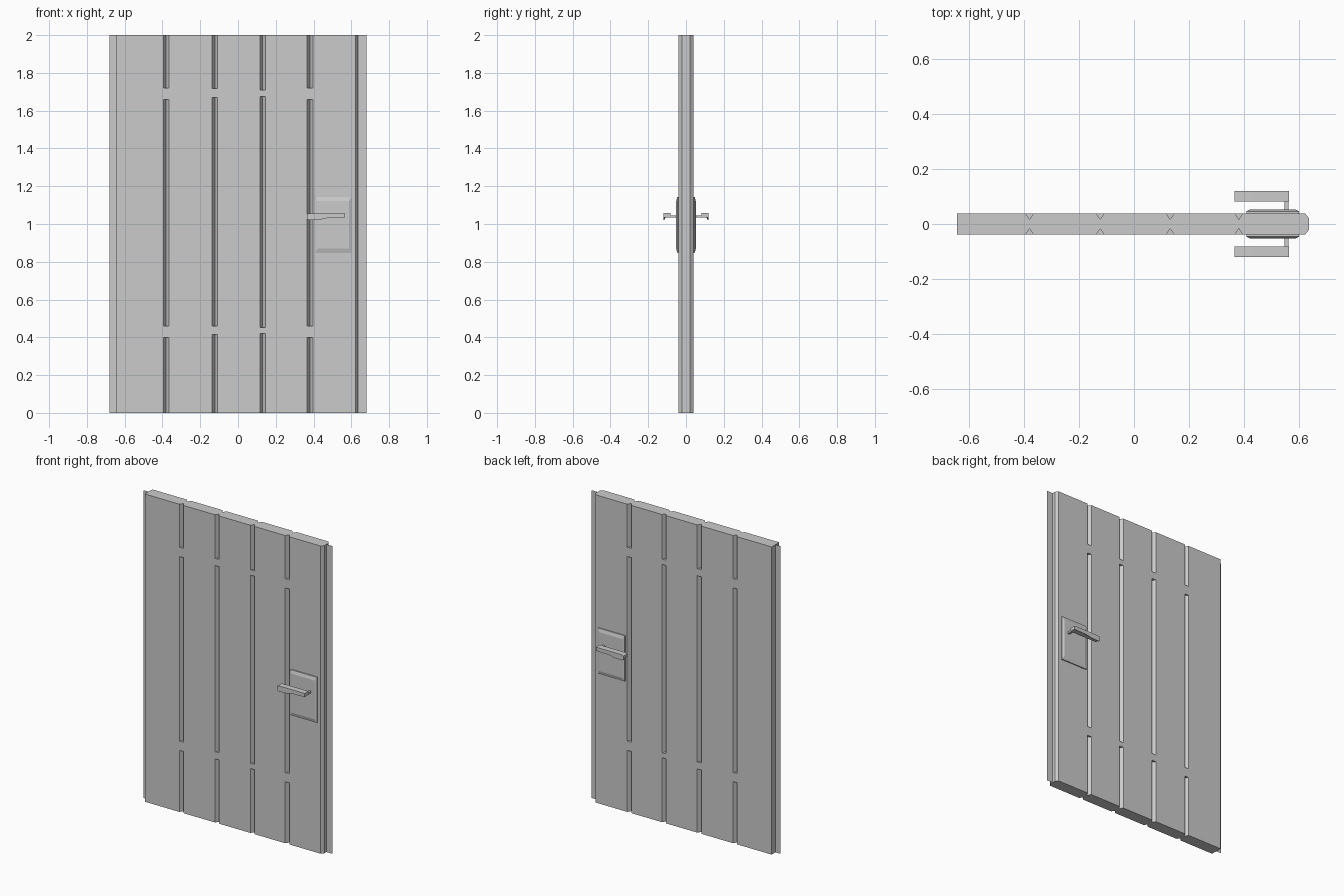
import bpy
import bmesh

cube = bpy.data.objects.get("Cube")
if cube:
    bpy.data.objects.remove(cube, do_unlink=True)

GREY = (0.6, 0.6, 0.6, 1.0)
grey = bpy.data.materials.new("plain grey")
grey.use_nodes = True
grey.diffuse_color = GREY
grey.node_tree.nodes["Principled BSDF"].inputs["Base Color"].default_value = GREY

HEIGHT = 2.0
HALF = 0.039  # half the slab thickness


def loft(bm, rings):
    """Skin a closed solid through rings of equal point count."""
    loops = [[bm.verts.new(p) for p in ring] for ring in rings]
    for a, b in zip(loops, loops[1:]):
        for i in range(len(a)):
            j = (i + 1) % len(a)
            bm.faces.new((a[i], a[j], b[j], b[i]))
    bm.faces.new(loops[0])
    bm.faces.new(loops[-1])


def prism(bm, outline, z0, z1):
    loft(bm, [[(x, y, z) for x, y in outline] for z in (z0, z1)])


def finish(name, bm):
    bmesh.ops.recalc_face_normals(bm, faces=bm.faces[:])
    mesh = bpy.data.meshes.new(name)
    bm.to_mesh(mesh)
    bm.free()
    mesh.materials.append(grey)
    obj = bpy.data.objects.new(name, mesh)
    bpy.context.collection.objects.link(obj)
    return obj


def mirror_to_back(obj):
    mod = obj.modifiers.new("both sides", 'MIRROR')
    mod.use_axis = (False, True, False)
    mod.use_clip = False
    mod.use_mirror_merge = False


# Door slab with chamfered closing edge
bm = bmesh.new()
prism(bm, [(-0.643, -HALF), (0.622, -HALF), (0.636, -0.021),
           (0.636, 0.021), (0.622, HALF), (-0.643, HALF)], 0, HEIGHT)
slab = finish("door_slab", bm)

# V grooves on both faces, each column broken by two gaps
outer_gaps = (0.40, 0.46, 1.66, 1.72)
left_gaps = (0.414, 0.46, 1.67, 1.717)
right_gaps = (0.419, 0.452, 1.676, 1.71)
columns = ((-0.38, outer_gaps), (-0.123, left_gaps),
           (0.131, right_gaps), (0.381, outer_gaps))
WIDTH, DEPTH = 0.015, 0.022
bm = bmesh.new()
for x, (a, b, c, d) in columns:
    for side in (-1, 1):
        vee = [(x, side * (HALF - DEPTH)),
               (x + 2 * WIDTH, side * (HALF + DEPTH)),
               (x - 2 * WIDTH, side * (HALF + DEPTH))]
        for z0, z1 in ((-0.1, a), (b, c), (d, HEIGHT + 0.1)):
            prism(bm, vee, z0, z1)
cutter = finish("groove_cutter", bm)
cutter.hide_render = True
cut = slab.modifiers.new("grooves", 'BOOLEAN')
cut.operation = 'DIFFERENCE'
cut.solver = 'EXACT'
cut.object = cutter
bpy.context.view_layer.objects.active = slab
bpy.ops.object.modifier_apply(modifier=cut.name)
bpy.data.objects.remove(cutter, do_unlink=True)

# Thin sealing strips along both side edges
for name, x0, x1 in (("right_edge_strip", -0.68, -0.643),
                     ("left_edge_strip", 0.636, 0.68)):
    bm = bmesh.new()
    bm.faces.new([bm.verts.new((x, 0, z)) for x, z in
                  ((x0, 0), (x1, 0), (x1, HEIGHT), (x0, HEIGHT))])
    finish(name, bm)


# Handle plates with bevelled rims
def plate_ring(y, inset_x, inset_z):
    x0, x1 = 0.409 + inset_x, 0.6 - inset_x
    z0, z1 = 0.847 + inset_z, 1.143 - inset_z
    return [(x0, y, z0), (x1, y, z0), (x1, y, z1), (x0, y, z1)]


bm = bmesh.new()
loft(bm, [plate_ring(-0.036, 0, 0), plate_ring(-0.046, 0, 0),
          plate_ring(-0.052, 0.012, 0.022)])
mirror_to_back(finish("handle_plate", bm))

# Spindles joining plates and levers
bm = bmesh.new()
prism(bm, [(0.547, -0.05), (0.561, -0.05), (0.561, -0.085), (0.547, -0.085)],
      1.034, 1.046)
mirror_to_back(finish("handle_spindle", bm))

# Levers with an outer lip that deepens toward the free end
bm = bmesh.new()
rings = []
for x, top, lip in ((0.365, 1.052, 1.027), (0.375, 1.056, 1.021),
                    (0.43, 1.057, 1.022), (0.47, 1.057, 1.031),
                    (0.564, 1.057, 1.033)):
    rings.append([(x, -0.12, top), (x, -0.081, top), (x, -0.081, 1.035),
                  (x, -0.108, 1.035), (x, -0.116, lip), (x, -0.12, lip)])
loft(bm, rings)
mirror_to_back(finish("handle_lever", bm))
